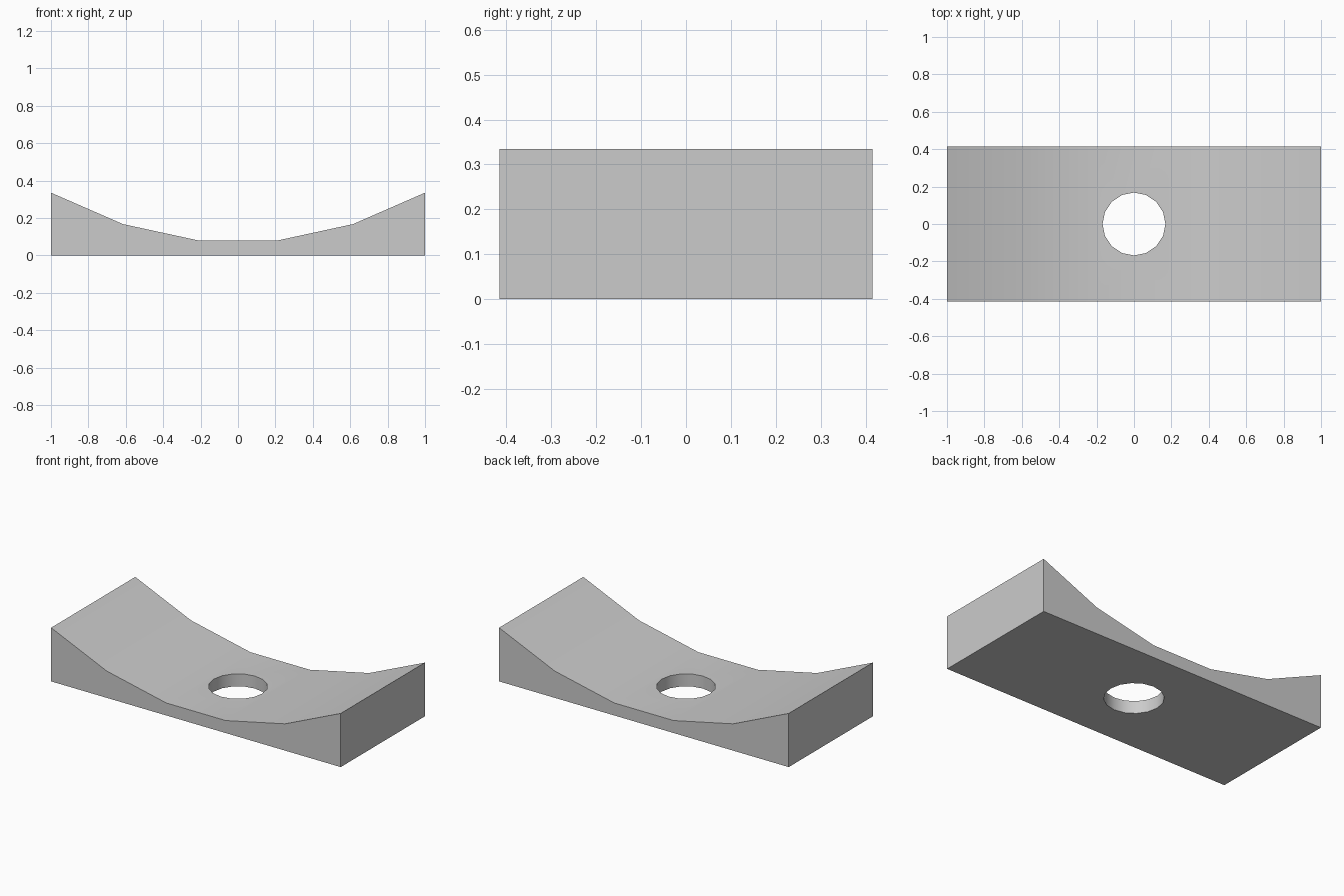
import bpy
import bmesh
import math

default = bpy.data.objects.get("Cube")
if default:
    bpy.data.objects.remove(default, do_unlink=True)

HALF_DEPTH = 0.415

# Plain grey material
grey = bpy.data.materials.new("plain_grey")
grey.use_nodes = True
colour = (0.6, 0.6, 0.6, 1)
grey.diffuse_color = colour
grey.node_tree.nodes["Principled BSDF"].inputs["Base Color"].default_value = colour

# Saddle block: half of the curved top, mirrored and extruded along y
half_top = [(1, 0.335), (0.615, 0.167), (0.205, 0.078)]
profile = [(-1, 0), (1, 0)] + half_top + [(-x, z) for x, z in reversed(half_top)]
bm = bmesh.new()
face = bm.faces.new([bm.verts.new((x, -HALF_DEPTH, z)) for x, z in profile])
extruded = bmesh.ops.extrude_face_region(bm, geom=[face])["geom"]
bmesh.ops.translate(bm, vec=(0, 2 * HALF_DEPTH, 0),
                    verts=[v for v in extruded if isinstance(v, bmesh.types.BMVert)])
bmesh.ops.recalc_face_normals(bm, faces=bm.faces)
mesh = bpy.data.meshes.new("saddle_block")
bm.to_mesh(mesh)
bm.free()
mesh.materials.append(grey)
block = bpy.data.objects.new("saddle_block", mesh)
bpy.context.collection.objects.link(block)

# Round bolt hole through the middle
bpy.ops.mesh.primitive_cylinder_add(vertices=16, radius=0.168, depth=1)
cutter = bpy.context.object
cutter.name = "hole_cutter"
cutter.hide_render = True
cutter.data.materials.append(grey)

bpy.ops.object.select_all(action="DESELECT")
block.select_set(True)
bpy.context.view_layer.objects.active = block
cut = block.modifiers.new("bolt_hole", "BOOLEAN")
cut.operation = "DIFFERENCE"
cut.solver = "EXACT"
cut.object = cutter
bpy.ops.object.modifier_apply(modifier=cut.name)
bpy.data.objects.remove(cutter, do_unlink=True)

# Smooth the curve and bore, keep the outer edges crisp
bpy.ops.object.shade_smooth_by_angle(angle=math.radians(30))
